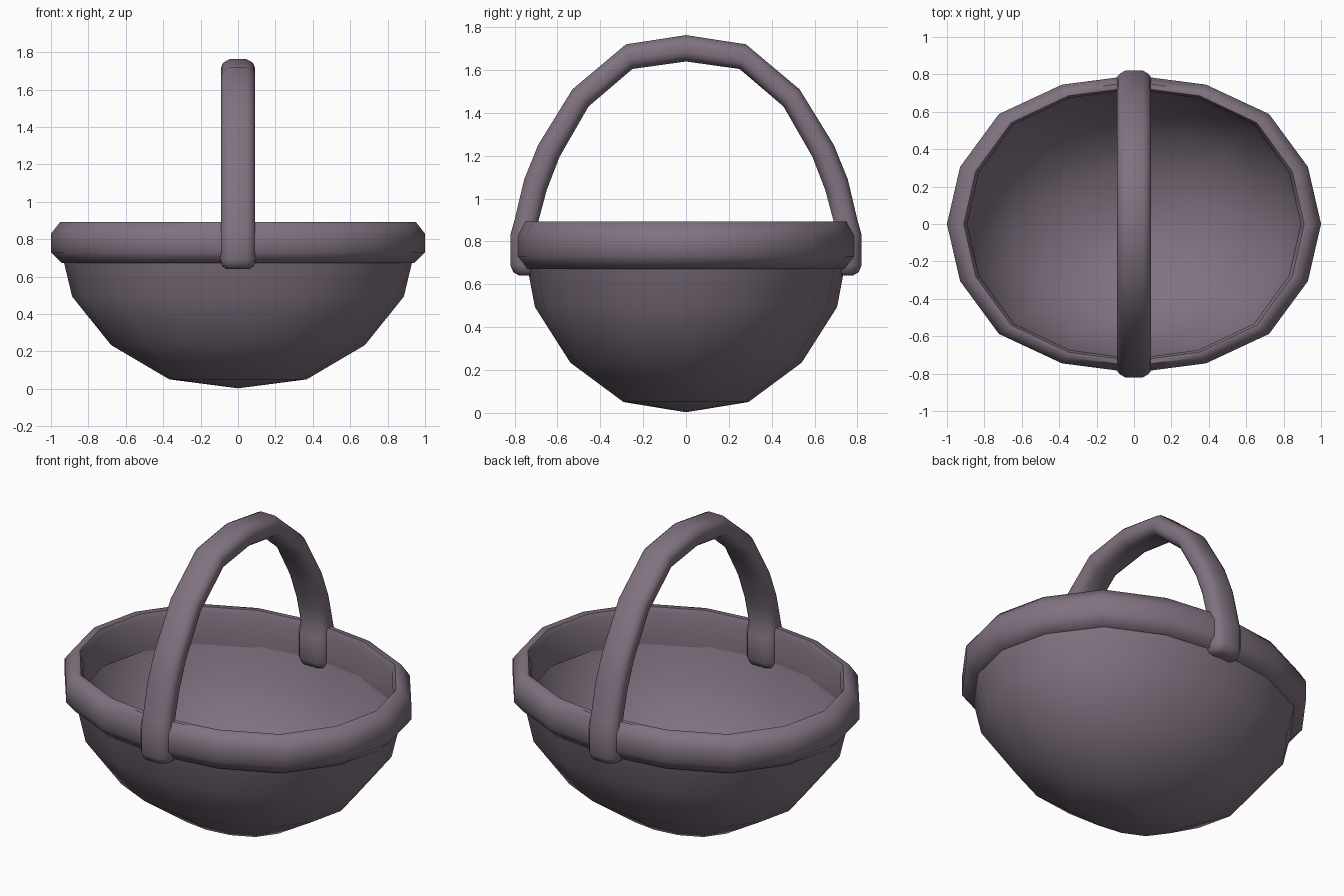
import bpy, bmesh, math
from mathutils import Vector

if "Cube" in bpy.data.objects:
    bpy.data.objects.remove(bpy.data.objects["Cube"])

mat = bpy.data.materials.new("dusky_mauve")
mat.diffuse_color = (0.22, 0.17, 0.22, 1)
mat.use_nodes = True
mat.node_tree.nodes["Principled BSDF"].inputs["Base Color"].default_value = mat.diffuse_color


def loft(name, rings, closed=False, angle=50):
    """Skin a list of equal-sized point rings; closed joins last ring to first."""
    bm = bmesh.new()
    vs = [[bm.verts.new(p) for p in ring] for ring in rings]
    n = len(vs[0])
    pairs = list(zip(vs, vs[1:])) + ([(vs[-1], vs[0])] if closed else [])
    for a, b in pairs:
        for i in range(n):
            j = (i + 1) % n
            bm.faces.new((a[i], a[j], b[j], b[i]))
    if not closed:
        bm.faces.new(vs[0])
        bm.faces.new(vs[-1])
    bmesh.ops.remove_doubles(bm, verts=bm.verts, dist=1e-5)
    bmesh.ops.dissolve_degenerate(bm, edges=bm.edges, dist=1e-5)
    bmesh.ops.recalc_face_normals(bm, faces=bm.faces)
    me = bpy.data.meshes.new(name)
    bm.to_mesh(me)
    bm.free()
    me.materials.append(mat)
    ob = bpy.data.objects.new(name, me)
    bpy.context.collection.objects.link(ob)
    bpy.ops.object.select_all(action='DESELECT')
    ob.select_set(True)
    bpy.context.view_layer.objects.active = ob
    bpy.ops.object.shade_smooth_by_angle(angle=math.radians(angle))
    return ob


# 16-sided oval plan shared by bowl and rim
quarter = [(1, 0), (.93, .305), (.722, .588), (.385, .745)]
half = quarter + [(0, .795)] + [(-x, y) for x, y in reversed(quarter)]
plan = half + [(x, -y) for x, y in reversed(half[1:-1])]


def oval(sx, sy, z):
    return [(x * sx, y * sy, z) for x, y in plan]


# bowl: outer half-ellipsoid plus an inner shell
bowl = []
for k in range(1, 5):
    a = math.radians(22.5 * k)
    bowl.append((.96 * math.sin(a), .8 * (1 - math.cos(a)) - (.01 if k == 1 else 0)))
inner = [(r - .03 * (r / .96), z + .035 * (1 - z / .8)) for r, z in bowl]
prof = [(.0005, .003)] + bowl + inner[::-1] + [(.0005, .04)]
loft("bowl", [oval(r, r, z) for r, z in prof], angle=60)

# rim: thick chamfered band
rim = [(1, 1, .73), (1, 1, .83), (.95, .955, .893), (.91, .92, .893),
       (.892, .905, .86), (.89, .903, .675), (.94, .945, .672)]
loft("rim", [oval(*p) for p in rim], closed=True, angle=60)

# handle: outer point, inner point (y, z) and half width for one side
side = [((.28, 1.72), (.25, 1.605), .09), ((.53, 1.51), (.455, 1.43), .09),
        ((.69, 1.25), (.59, 1.195), .09), ((.755, 1.09), (.65, 1.04), .09),
        ((.80, .90), (.69, .89), .09), ((.82, .83), (.67, .84), .095),
        ((.82, .69), (.67, .69), .095), ((.805, .655), (.685, .655), .085),
        ((.78, .642), (.71, .642), .06)]


def mirrored(s):
    (a, b), (c, d), w = s
    return ((-a, b), (-c, d), w)


stations = [mirrored(s) for s in reversed(side)] + [((0, 1.763), (0, 1.64), .09)] + side


def section(o, i, w):
    o, i = Vector((0, *o)), Vector((0, *i))
    mid, h = (o + i) / 2, (o - i) / 2
    shape = [(1, .25), (.92, .6), (.75, .82), (.5, 1)]
    q = shape + [(-u, v) for u, v in reversed(shape)]
    q += [(-u, -v) for u, v in q]
    return [mid + h * v + Vector((w * u, 0, 0)) for u, v in q]


loft("handle", [section(*s) for s in stations], angle=50)
